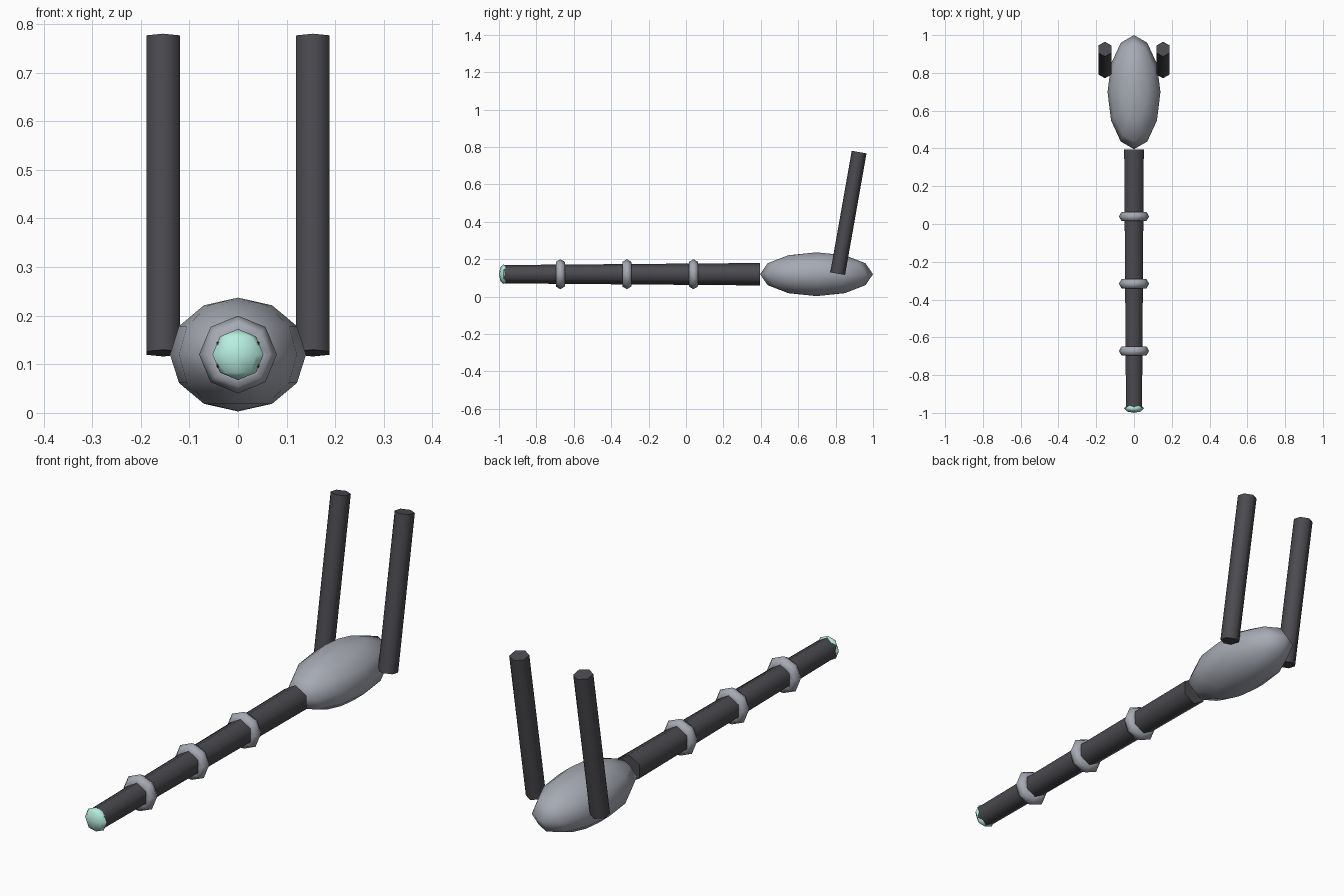
import bpy
from math import radians, sin, cos

if "Cube" in bpy.data.objects:
    bpy.data.objects.remove(bpy.data.objects["Cube"])


def material(name, rgb):
    m = bpy.data.materials.new(name)
    m.diffuse_color = (*rgb, 1)
    m.use_nodes = True
    m.node_tree.nodes["Principled BSDF"].inputs["Base Color"].default_value = m.diffuse_color
    return m


dark = material("dark_grey", (0.07, 0.07, 0.08))
grey = material("cool_grey", (0.38, 0.40, 0.45))
mint = material("mint", (0.48, 0.85, 0.74))


def finish(name, mat):
    ob = bpy.context.object
    ob.name = name
    ob.data.materials.append(mat)
    bpy.ops.object.shade_smooth_by_angle(angle=radians(65))
    return ob


def ellipsoid(name, mat, y, size, segments):
    bpy.ops.mesh.primitive_uv_sphere_add(
        segments=segments, ring_count=segments // 2, radius=1, location=(0, y, AXIS_Z))
    bpy.context.object.scale = size
    bpy.ops.object.transform_apply(location=False, rotation=False, scale=True)
    return finish(name, mat)


AXIS_Z = 0.12

# Egg-shaped body at the back
ellipsoid("body", grey, 0.698, (0.14, 0.302, 0.117), 12)

# Tapered six-sided shaft running forward
y_back, y_front = 0.395, -0.978
bpy.ops.mesh.primitive_cone_add(
    vertices=6, radius1=0.06, radius2=0.049, depth=y_back - y_front,
    location=(0, (y_back + y_front) / 2, AXIS_Z), rotation=(radians(90), 0, 0))
finish("shaft", dark)

# Three collars around the shaft
for i in range(3):
    bpy.ops.mesh.primitive_torus_add(
        major_segments=8, minor_segments=6, major_radius=0.052, minor_radius=0.028,
        location=(0, 0.04 - i * 0.356, AXIS_Z), rotation=(radians(90), 0, 0))
    finish(f"collar_{i + 1}", grey)

# Glowing front tip
ellipsoid("tip", mint, -0.975, (0.0525, 0.025, 0.0525), 8)

# Upright posts leaning back on both sides of the body
tilt, length = radians(10), 0.66
for side, label in ((-1, "left"), (1, "right")):
    bpy.ops.mesh.primitive_cylinder_add(
        vertices=6, radius=0.04, depth=length,
        location=(side * 0.154, 0.811 + sin(tilt) * length / 2, 0.123 + cos(tilt) * length / 2),
        rotation=(-tilt, 0, 0))
    finish(f"post_{label}", dark)
